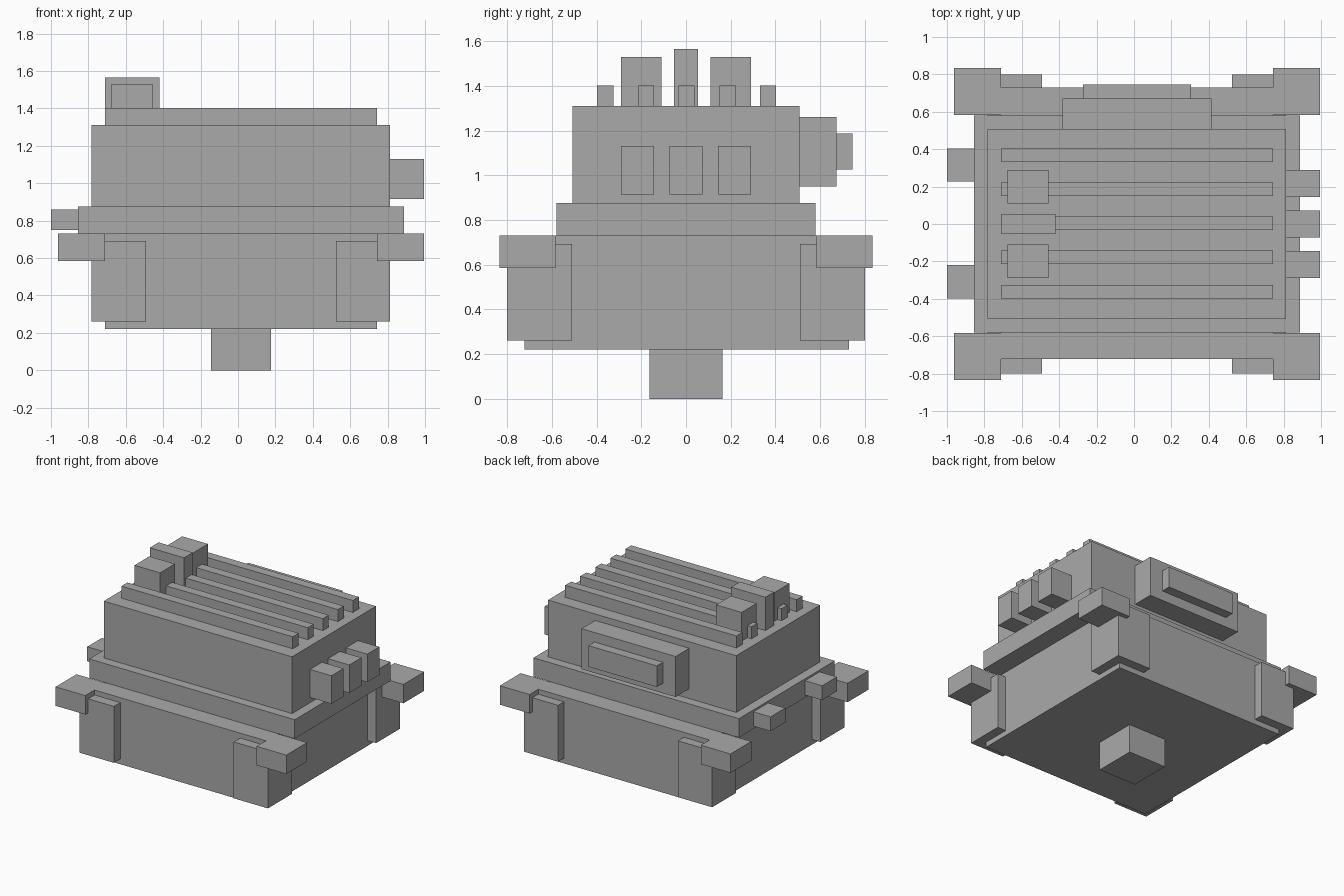
import bpy

cube = bpy.data.objects.get("Cube")
if cube:
    bpy.data.objects.remove(cube, do_unlink=True)

grey = bpy.data.materials.new("mid grey")
grey.use_nodes = True
grey.diffuse_color = (0.4, 0.4, 0.4, 1)
grey.node_tree.nodes["Principled BSDF"].inputs["Base Color"].default_value = (0.4, 0.4, 0.4, 1)

MID = 0.016  # the hull sits slightly left of the origin


def box(name, x, y, z):
    """Flat-shaded box from its (low, high) range on each axis."""
    spans = (x, y, z)
    bpy.ops.mesh.primitive_cube_add(size=1, location=[(a + b) / 2 for a, b in spans])
    obj = bpy.context.object
    obj.name = name
    obj.scale = [b - a for a, b in spans]
    bpy.ops.object.transform_apply(location=False, rotation=False, scale=True)
    obj.data.materials.append(grey)
    return obj


def around(centre, half):
    return (centre - half, centre + half)


# Stacked hull
box("foot", around(MID, 0.16), around(0, 0.163), (0, 0.22))
box("lower_body", around(MID, 0.726), around(0.003, 0.726), (0.22, 0.73))
box("collar", around(MID, 0.871), around(0, 0.58), (0.73, 0.875))
box("upper_body", around(MID, 0.798), around(0, 0.508), (0.875, 1.31))

# Corner posts and their caps
for sx, side in ((-1, "right"), (1, "left")):
    for sy, end in ((-1, "front"), (1, "back")):
        box(f"corner_post_{end}_{side}", around(MID + sx * 0.653, 0.145),
            around(sy * 0.655, 0.145), (0.26, 0.692))
        box(f"corner_cap_{end}_{side}", around(MID + sx * 0.852, 0.126),
            around(sy * 0.709, 0.126), (0.585, 0.73))

# Roof ribs
for i in range(-2, 3):
    box(f"roof_rib_{i + 3}", around(MID, 0.726), around(0.003 + i * 0.182, 0.036), (1.31, 1.402))

# Roof stacks on the right side
box("middle_stack", (-0.71, -0.42), around(0, 0.053), (1.31, 1.565))
for sy, end in ((-1, "front"), (1, "back")):
    box(f"{end}_stack", (-0.675, -0.458), around(sy * 0.2, 0.09), (1.31, 1.53))

# Blocks on the left wall
for i in range(-1, 2):
    box(f"left_block_{i + 2}", (0.81, 0.995), around(i * 0.217, 0.073), (0.915, 1.13))

# Studs on the right of the collar
for sy, end in ((-1, "front"), (1, "back")):
    box(f"right_stud_{end}", (-1.0, -0.853), around(0.003 + sy * 0.312, 0.089), (0.75, 0.86))

# Back panel
box("back_panel", around(MID, 0.399), (0.505, 0.672), (0.95, 1.26))
box("back_panel_plate", around(MID, 0.29), (0.67, 0.745), (1.025, 1.187))
